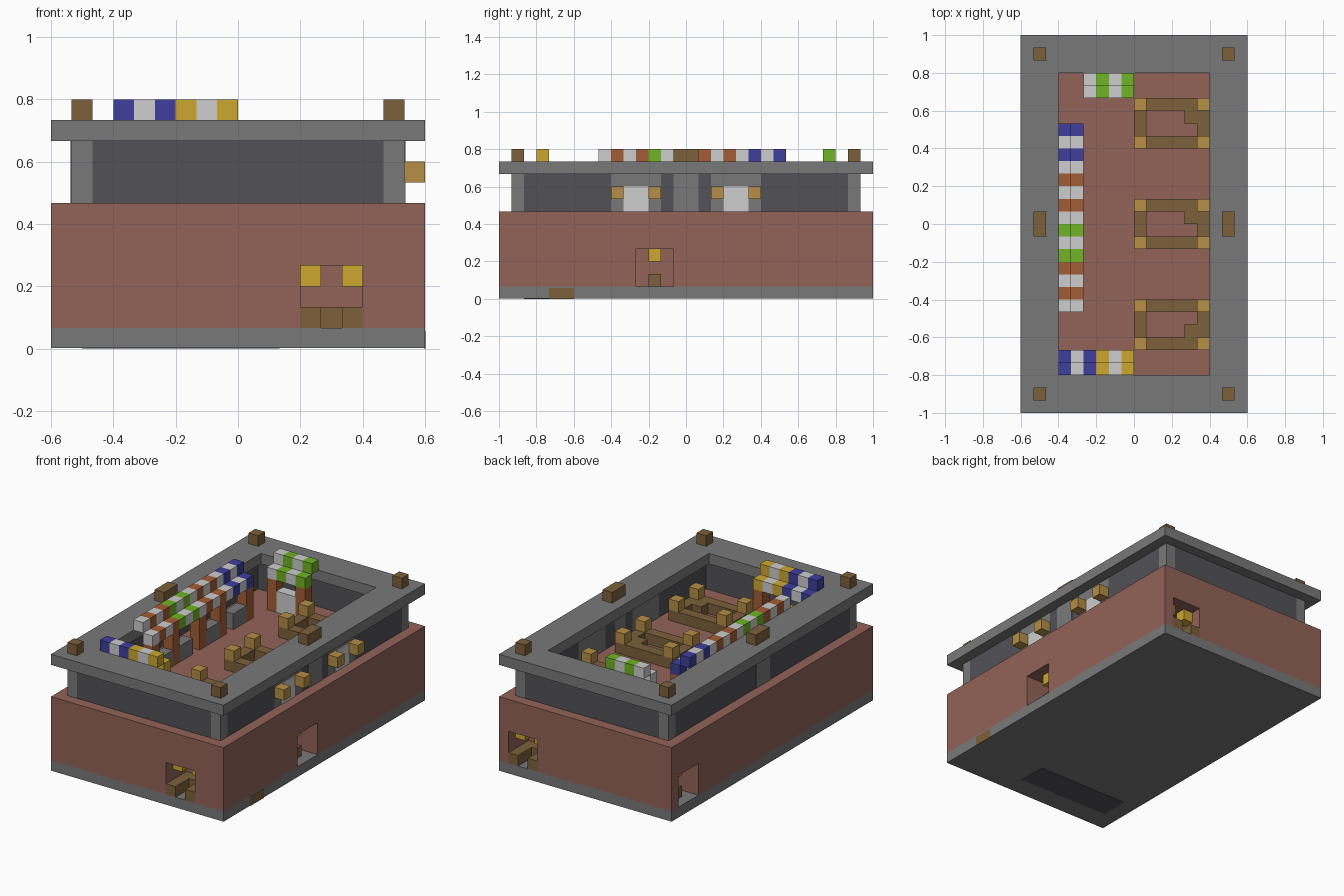
import bpy
import bmesh

U = 1 / 15  # one block

cube = bpy.data.objects.get("Cube")
if cube:
    bpy.data.objects.remove(cube, do_unlink=True)


def linear(c):
    c /= 255
    return c / 12.92 if c <= 0.04045 else ((c + 0.055) / 1.055) ** 2.4


def material(name, *rgb):
    mat = bpy.data.materials.new(name)
    colour = [linear(c) for c in rgb] + [1]
    mat.use_nodes = True
    mat.diffuse_color = colour
    bsdf = next(n for n in mat.node_tree.nodes if n.type == "BSDF_PRINCIPLED")
    bsdf.inputs["Base Color"].default_value = colour
    return mat


BRICK = material("red brick", 146, 99, 88)
STONE = material("grey stone", 121, 121, 121)
DARK = material("dark panel", 82, 82, 87)
WOOD = material("brown wood", 125, 96, 60)
LAMP = material("tan lamp", 182, 142, 70)
GOLD = material("gold", 205, 167, 48)
BLUE = material("blue cloth", 62, 62, 156)
WHITE = material("white cloth", 205, 205, 205)
RUST = material("rust cloth", 164, 92, 55)
GREEN = material("green cloth", 113, 179, 38)


def part(name, mat, boxes):
    """One object from boxes given as (x0, x1, y0, y1, z0, z1) in blocks."""
    bm = bmesh.new()
    for b in boxes:
        for v in bmesh.ops.create_cube(bm, size=1)["verts"]:
            for i in range(3):
                lo, hi = b[2 * i:2 * i + 2]
                v.co[i] = ((lo + hi) / 2 + v.co[i] * (hi - lo)) * U
    mesh = bpy.data.meshes.new(name)
    bm.to_mesh(mesh)
    bm.free()
    mesh.materials.append(mat)
    obj = bpy.data.objects.new(name, mesh)
    bpy.context.collection.objects.link(obj)
    return obj


def block(x, y, z, w=1, d=1, h=1):
    return (x, x + w, y, y + d, z, z + h)


# Base slab with its patches
part("base_slab", STONE, [(-9, 9, -15, 15, 0.03, 1)])
part("base_hatch", DARK, [(-7.5, 2, -13, -10.3, 0, 0.06)])
part("base_patch", WOOD, [(8.95, 9.03, -11, -9, 0, 0.85)])

# Brick ground floor with four alcoves cut into it
ground = part("ground_floor", BRICK, [(-9, 9, -15, 15, 1, 7)])
alcoves = [(3, 6, -16, -12, 0.5, 4), (6, 10, -4, -1, 0.5, 4),
           (5, 8, 12, 16, 0.5, 4), (-10, -6, 11, 14, 0.5, 4)]
cutter = part("alcove_cutter", BRICK, alcoves)
cutter.hide_render = True
mod = ground.modifiers.new("alcoves", "BOOLEAN")
mod.object = cutter
mod.solver = "EXACT"
bpy.context.view_layer.objects.active = ground
bpy.ops.object.modifier_apply(modifier=mod.name)
bpy.data.objects.remove(cutter, do_unlink=True)

# Benches and lanterns in the alcoves
part("alcove_benches", WOOD, [
    block(3, -15, 1, d=3), block(5, -15, 1, d=3), block(4, -13, 1),
    block(5, 12, 1, d=3), block(7, 12, 1, d=3), block(6, 12, 1),
    block(6, -3, 1, w=2), block(-8, 12, 1, w=2)])
part("alcove_lanterns", GOLD, [
    block(3, -14, 3), block(5, -14, 3), block(5, 13, 3), block(7, 13, 3),
    block(7, -3, 3), block(-8, 12, 3)])

# Upper storey: dark walls, stone pillars and window bays
part("upper_walls", DARK, [
    (-7, 7, -14, -13, 7, 10), (-7, 7, 13, 14, 7, 10),
    (-8, -7, -13, 13, 7, 10),
    (7, 8, -13, -6, 7, 10), (7, 8, -2, 2, 7, 10), (7, 8, 6, 13, 7, 10)])
part("corner_pillars", STONE, [block(x, y, 7, h=3) for x in (-8, 7) for y in (-14, 13)])
part("middle_pillars", STONE, [(7, 8.05, -1, 1, 7, 10), (-8.05, -7, -1, 1, 7, 10)])
part("window_bays", STONE, [block(7, y, 7, d=4, h=3) for y in (-6, 2)])
part("window_panes", WHITE, [(7.9, 8.06, y, y + 2, 7, 9) for y in (-5, 3)])
part("outer_lamps", LAMP, [block(8, y, 8) for y in (-6, -3, 2, 5)])

# Flat roof ring and its wooden posts
part("roof_ring", STONE, [
    (-9, 9, -15, -12, 10, 11), (-9, 9, 12, 15, 10, 11),
    (-9, -6, -12, 12, 10, 11), (6, 9, -12, 12, 10, 11)])
part("roof_posts", WOOD,
     [block(x, y, 11) for x in (-8, 7) for y in (-14, 13)]
     + [block(x, -1, 11, d=2) for x in (-8, 7)])

# Seating booths with corner lamps
benches, lamps = [], []
for y, notch in ((-10, 1), (-2, 2), (6, 2)):
    benches += [block(0, y, 7, w=6), block(0, y + 3, 7, w=6),
                block(0, y + 1, 7, d=2), block(5, y + 1, 7, d=2),
                block(4, y + notch, 7)]
    lamps += [block(x, y + dy, 8) for x in (0, 5) for dy in (0, 3)]
part("booth_benches", WOOD, benches)
part("booth_lamps", LAMP, lamps)

# Striped two-step awnings, one letter per block
CLOTH = {"b": BLUE, "w": WHITE, "r": RUST, "g": GREEN, "y": GOLD}


def awning(name, stripes, place):
    for letter in sorted(set(stripes)):
        boxes = []
        for i, s in enumerate(stripes):
            if s == letter:
                boxes += place(i)
        part(f"{name}_{CLOTH[letter].name.replace(' ', '_')}", CLOTH[letter], boxes)


awning("side_awning", "wrwrgwgwrwrwbwb",
       lambda i: [block(-6, i - 7, 11), block(-5, i - 7, 10)])
awning("front_awning", "bwbywy",
       lambda i: [block(i - 6, -12, 11), block(i - 6, -11, 10)])
awning("back_awning", "wgwg",
       lambda i: [block(i - 4, 11, 11), block(i - 4, 10, 10)])

# Market stalls under the awnings
part("stall_posts", RUST,
     [block(-5, y, 7, h=3) for y in (-7, -4, 0, 3, 7)]
     + [block(x, 10, 7, h=3) for x in (-4, -1)]
     + [block(x, -11, 7, h=3) for x in (-6, -1)])
part("stall_counters", STONE,
     [block(-5, y, 7, d=2, h=1.5) for y in (-6, -3, 1, 5)])
part("back_stall_counter", WHITE, [block(-3, 10, 7, w=2, h=2)])
part("front_stall_counter", GOLD, [block(-4, -11, 7, w=2, h=2)])
